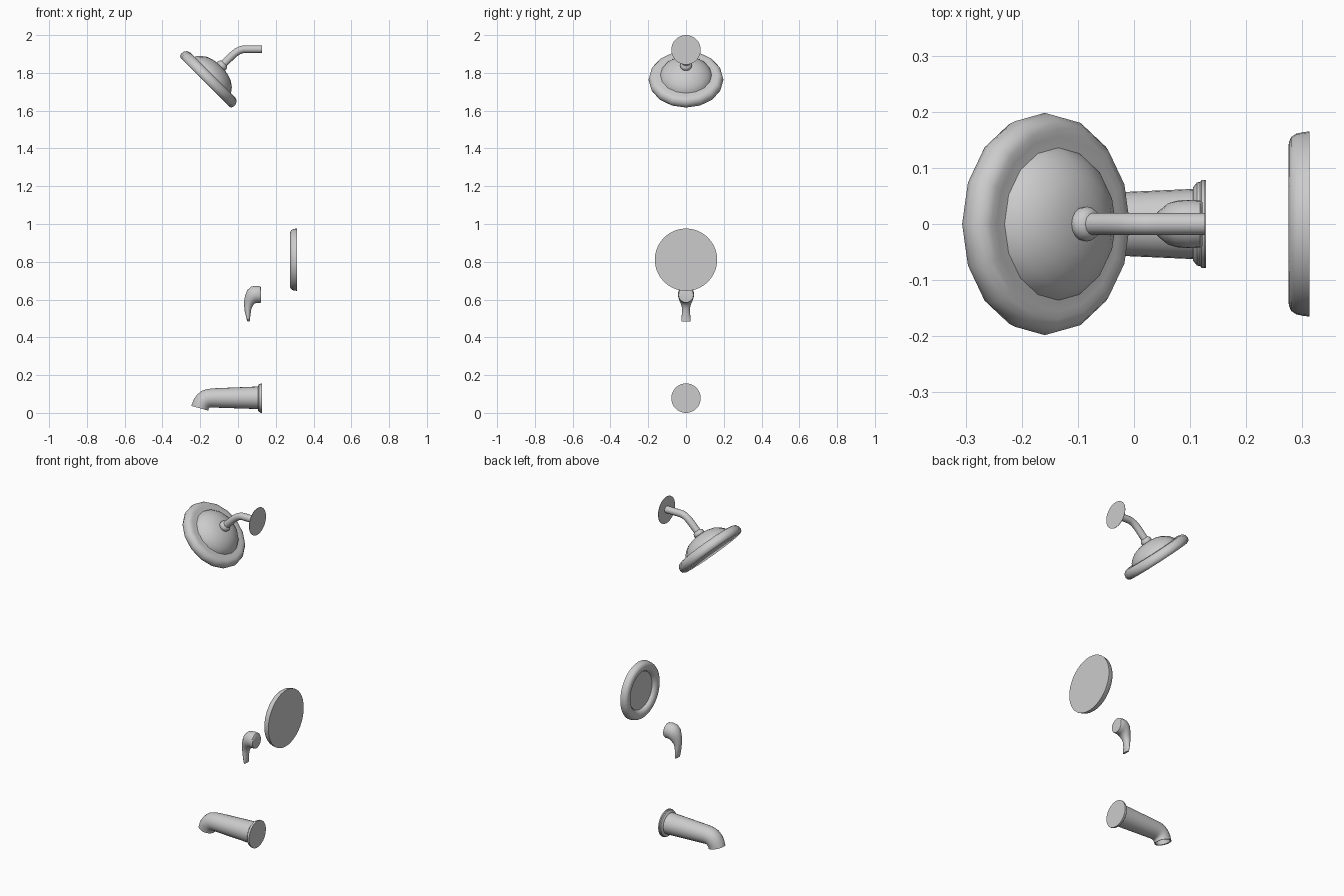
import bpy, bmesh
from math import pi, sin, cos, radians
from mathutils import Matrix, Vector

if "Cube" in bpy.data.objects:
    bpy.data.objects.remove(bpy.data.objects["Cube"])


def finish(name, bm, angle=40):
    bmesh.ops.remove_doubles(bm, verts=bm.verts, dist=1e-5)
    bmesh.ops.recalc_face_normals(bm, faces=bm.faces)
    me = bpy.data.meshes.new(name)
    bm.to_mesh(me)
    bm.free()
    ob = bpy.data.objects.new(name, me)
    bpy.context.collection.objects.link(ob)
    bpy.ops.object.select_all(action='DESELECT')
    ob.select_set(True)
    bpy.context.view_layer.objects.active = ob
    bpy.ops.object.shade_smooth_by_angle(angle=radians(angle))
    return ob


def skin(bm, rings, cap_start=True, cap_end=True):
    vs = [[bm.verts.new(p) for p in r] for r in rings]
    n = len(vs[0])
    for a, b in zip(vs, vs[1:]):
        for i in range(n):
            j = (i + 1) % n
            bm.faces.new((a[i], a[j], b[j], b[i]))
    if cap_start:
        bm.faces.new(vs[0])
    if cap_end:
        bm.faces.new(vs[-1])


def lathe(name, profile, origin, tilt, n, angle=40):
    """Revolve (radius, height) points about an axis tilted from z towards x."""
    m = Matrix.Translation(origin) @ Matrix.Rotation(radians(tilt), 4, 'Y')
    bm = bmesh.new()
    skin(bm, [[m @ Vector((r * cos(2 * pi * i / n), r * sin(2 * pi * i / n), t))
               for i in range(n)] for r, t in profile])
    return finish(name, bm, angle)


def loft(name, sections, n=24, cap_end=True):
    """Elliptical sections: (outer x, outer z, inner x, inner z, half width y)."""
    bm = bmesh.new()
    rings = []
    for ox, oz, ix, iz, w in sections:
        a, b = Vector((ox, 0, oz)), Vector((ix, 0, iz))
        c, h = (a + b) / 2, (a - b) / 2
        rings.append([c + h * cos(2 * pi * i / n) + Vector((0, w * sin(2 * pi * i / n), 0))
                      for i in range(n)])
    skin(bm, rings, True, cap_end)
    return finish(name, bm)


# Shower head: rim, groove and dome
lathe("shower_head", [(.184, -.002), (.193, .003), (.198, .018), (.195, .034),
                      (.185, .048), (.17, .053), (.155, .052), (.136, .053),
                      (.13, .065), (.117, .08), (.088, .101), (.055, .112), (.024, .117)],
      (-.172, 0, 1.751), 45, 16, 50)
lathe("swivel_collar", [(.024, .108), (.03, .116), (.031, .126), (.026, .136), (.018, .142)],
      (-.172, 0, 1.751), 45, 16, 50)

# Shower arm: bent pipe
cu = bpy.data.curves.new("arm_path", 'CURVE')
cu.dimensions = '3D'
cu.bevel_depth = .02
cu.bevel_resolution = 4
sp = cu.splines.new('BEZIER')
path = [((-.09, 1.833), (.03, .03)), ((-.048, 1.875), (.025, .025)),
        ((.035, 1.925), (.032, 0)), ((.127, 1.925), (.03, 0))]
sp.bezier_points.add(len(path) - 1)
for bp, ((x, z), (hx, hz)) in zip(sp.bezier_points, path):
    bp.co = (x, 0, z)
    bp.handle_left = (x - hx, 0, z - hz)
    bp.handle_right = (x + hx, 0, z + hz)
arm = bpy.data.objects.new("shower_arm", cu)
bpy.context.collection.objects.link(arm)

# Thin wall flange of the arm
lathe("arm_flange", [(.078, 0), (.078, .002)], (.126, 0, 1.922), 90, 40)

# Valve plate: flat back, rounded ring, recessed centre (axis points to the wall)
lathe("valve_plate", [(.108, .022), (.112, .012), (.12, .004), (.132, 0), (.145, .001),
                      (.155, .005), (.161, .014), (.164, .028), (.165, .038)],
      (.275, 0, .811), 90, 40)

# Lever handle
loft("lever_handle", [(.122, .664, .122, .584, .039), (.118, .67, .118, .583, .042),
                      (.095, .673, .1, .583, .043), (.07, .669, .089, .579, .042),
                      (.049, .65, .08, .57, .038), (.037, .62, .073, .557, .029),
                      (.031, .58, .069, .542, .022), (.036, .535, .066, .518, .022),
                      (.045, .5, .063, .495, .024), (.05, .483, .062, .483, .023)])

# Tub spout with a hollow outlet
loft("spout", [(.115, .14, .115, .02, .063), (-.13, .13, -.125, .028, .052),
               (-.165, .126, -.142, .029, .051), (-.192, .117, -.15, .028, .05),
               (-.217, .096, -.155, .024, .049), (-.236, .069, -.157, .018, .047),
               (-.247, .037, -.157, .012, .045), (-.24, .037, -.163, .014, .039),
               (-.225, .07, -.163, .035, .039)])
lathe("spout_flange", [(.065, -.004), (.07, 0), (.074, .003), (.075, .009), (.078, .011), (.078, .018)],
      (.109, 0, .078), 90, 40)
